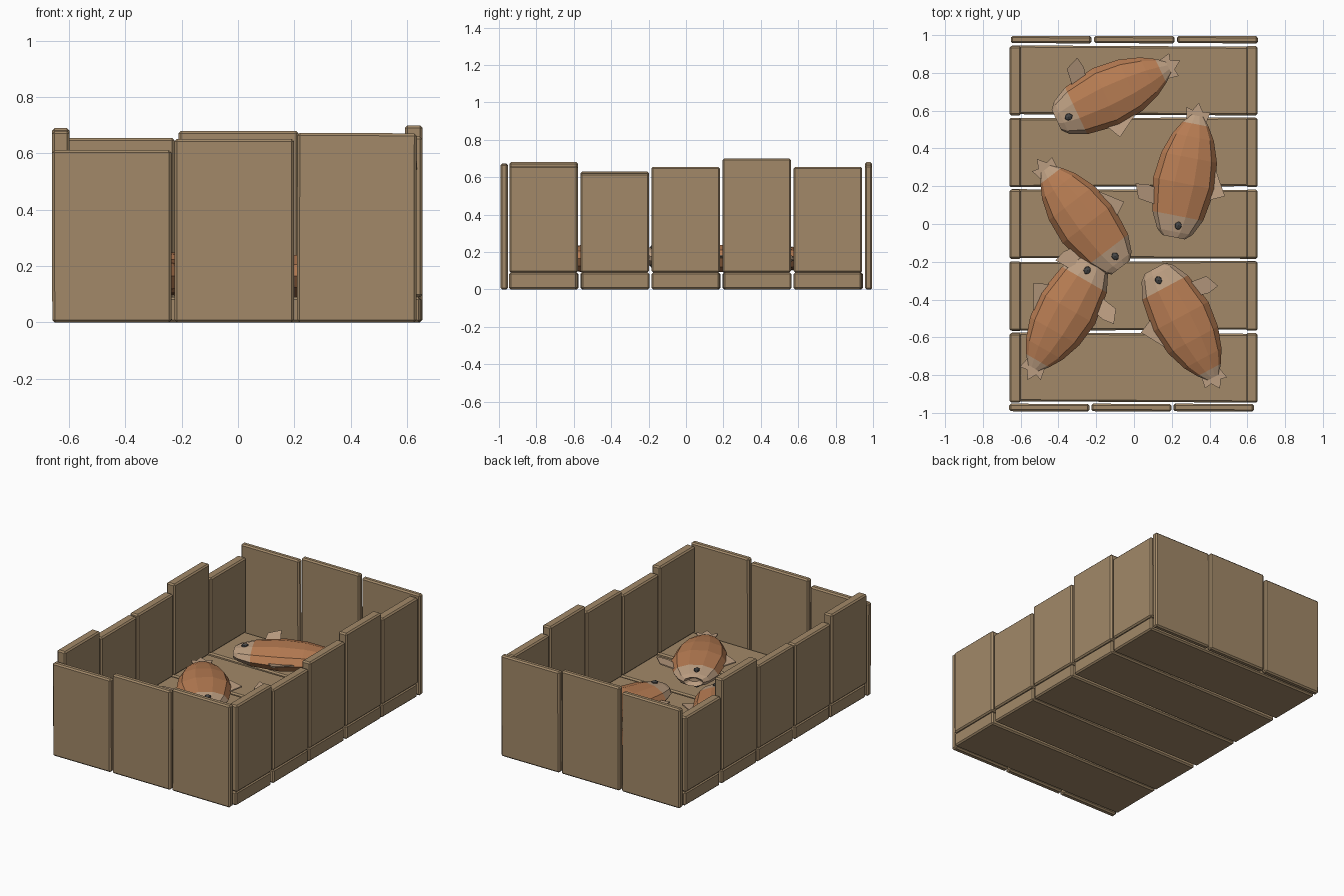
import bpy, bmesh, math
from mathutils import Vector

if "Cube" in bpy.data.objects:
    bpy.data.objects.remove(bpy.data.objects["Cube"])


def material(name, rgb):
    m = bpy.data.materials.new(name)
    m.diffuse_color = (*rgb, 1)
    m.use_nodes = True
    m.node_tree.nodes["Principled BSDF"].inputs["Base Color"].default_value = m.diffuse_color
    return m


WOOD = material("wood", (0.36, 0.25, 0.14))
SKIN = material("orange_skin", (0.47, 0.20, 0.085))
PALE = material("pale_skin", (0.50, 0.34, 0.22))
DARK = material("eye_dark", (0.06, 0.06, 0.06))


def board(name, x0, x1, y0, y1, z0, z1, tilt=(0, 0, 0)):
    bpy.ops.mesh.primitive_cube_add(size=1, location=((x0 + x1) / 2, (y0 + y1) / 2, (z0 + z1) / 2))
    o = bpy.context.object
    o.name = name
    o.scale = (x1 - x0, y1 - y0, z1 - z0)
    bpy.ops.object.transform_apply(location=False, rotation=False, scale=True)
    o.rotation_euler = [math.radians(a) for a in tilt]
    b = o.modifiers.new("worn_edges", "BEVEL")
    b.width, b.segments = 0.009, 1
    o.data.materials.append(WOOD)


# Floor planks with the side planks standing on them
left_tops = (0.68, 0.63, 0.635, 0.69, 0.585)
right_tops = (0.66, 0.62, 0.655, 0.70, 0.655)
for i in range(5):
    y = -0.76 + 0.38 * i
    t = (-0.3, 0.3, -0.2, 0.2, -0.3)[i]
    board(f"floor_plank_{i}", -0.655, 0.65, y - 0.182, y + 0.182, 0.0, 0.09, (0, 0, t))
    board(f"left_plank_{i}", -0.66, -0.598, y - 0.185, y + 0.182, 0.09, left_tops[i])
    board(f"right_plank_{i}", 0.593, 0.655, y - 0.185, y + 0.182, 0.09, right_tops[i])

# End planks
for i, (f, b) in enumerate(zip((0.612, 0.652, 0.672), (0.655, 0.68, 0.665))):
    x = -0.447 + 0.435 * i
    board(f"front_plank_{i}", x - 0.213, x + 0.211, -0.992, -0.952, 0.0, f, (0, 0.15 * (i - 1), -0.2))
    x = -0.438 + 0.44 * i
    board(f"back_plank_{i}", x - 0.213, x + 0.213, 0.957, 0.995, 0.0, b, (0, 0.15 * (i - 1), -0.2))


def plate(bm, pts, thick=0.008):
    """Thin fin: outline given as (x, y, z), thickened along z."""
    lo = [bm.verts.new((x, y, z - thick / 2)) for x, y, z in pts]
    hi = [bm.verts.new((x, y, z + thick / 2)) for x, y, z in pts]
    n = len(pts)
    faces = [bm.faces.new(lo[::-1]), bm.faces.new(hi)]
    faces += [bm.faces.new((lo[i], lo[(i + 1) % n], hi[(i + 1) % n], hi[i])) for i in range(n)]
    for f in faces:
        f.material_index = 1


def fish_mesh():
    bm = bmesh.new()
    # Body rings: (distance from nose, half height, half thickness)
    rings = [(0.03, 0.03, 0.012), (0.0, 0.06, 0.03), (0.03, 0.095, 0.042), (0.115, 0.137, 0.062),
             (0.29, 0.167, 0.078), (0.43, 0.15, 0.07), (0.54, 0.112, 0.05),
             (0.61, 0.07, 0.03), (0.655, 0.035, 0.012)]
    n = 10
    loops = [[bm.verts.new((u, w * math.cos(2 * math.pi * k / n), h * math.sin(2 * math.pi * k / n)))
              for k in range(n)] for u, w, h in rings]
    for s, (a, b) in enumerate(zip(loops, loops[1:])):
        for k in range(n):
            f = bm.faces.new((a[k], a[(k + 1) % n], b[(k + 1) % n], b[k]))
            f.material_index = 1 if s < 3 or s == 7 else 0
    for cap in (loops[0], loops[-1]):
        bm.faces.new(cap).material_index = 1
    # Tail, belly fin and back fin
    plate(bm, [(u, v, 0) for u, v in ((0.61, 0.05), (0.69, 0.065), (0.68, 0.03), (0.725, 0.005),
                                      (0.68, -0.025), (0.685, -0.065), (0.61, -0.05))])
    plate(bm, [(0.22, -0.13, 0), (0.40, -0.13, 0), (0.385, -0.155, 0.005), (0.265, -0.225, 0.02)])
    plate(bm, [(0.15, 0.11, 0.0), (0.235, 0.13, 0.0), (0.25, 0.19, 0.02), (0.24, 0.252, 0.04),
               (0.165, 0.222, 0.03)])
    # Eyes on both flanks
    for s in (1, -1):
        made = bmesh.ops.create_icosphere(bm, subdivisions=1, radius=0.024)["verts"]
        for v in made:
            v.co = Vector((v.co.x + 0.065, v.co.y * 0.85 - 0.012, v.co.z * 0.6 + s * 0.05))
        for f in {f for v in made for f in v.link_faces}:
            f.material_index = 2
    bmesh.ops.recalc_face_normals(bm, faces=bm.faces)
    me = bpy.data.meshes.new("fish")
    bm.to_mesh(me)
    bm.free()
    for m in (SKIN, PALE, DARK):
        me.materials.append(m)
    return me


# Five fish lying on their sides: nose point, tail tip, centre height
catch = [((-0.41, 0.55), (0.235, 0.855), 0.165), ((0.21, -0.07), (0.35, 0.65), 0.165),
         ((-0.07, -0.23), (-0.52, 0.36), 0.175), ((-0.205, -0.195), (-0.56, -0.81), 0.165),
         ((0.11, -0.235), (0.455, -0.88), 0.165)]
mesh = fish_mesh()
for i, (nose, tail, z) in enumerate(catch):
    o = bpy.data.objects.new(f"fish_{i}", mesh)
    o.location = (*nose, z)
    o.rotation_euler.z = math.atan2(tail[1] - nose[1], tail[0] - nose[0])
    bpy.context.collection.objects.link(o)
